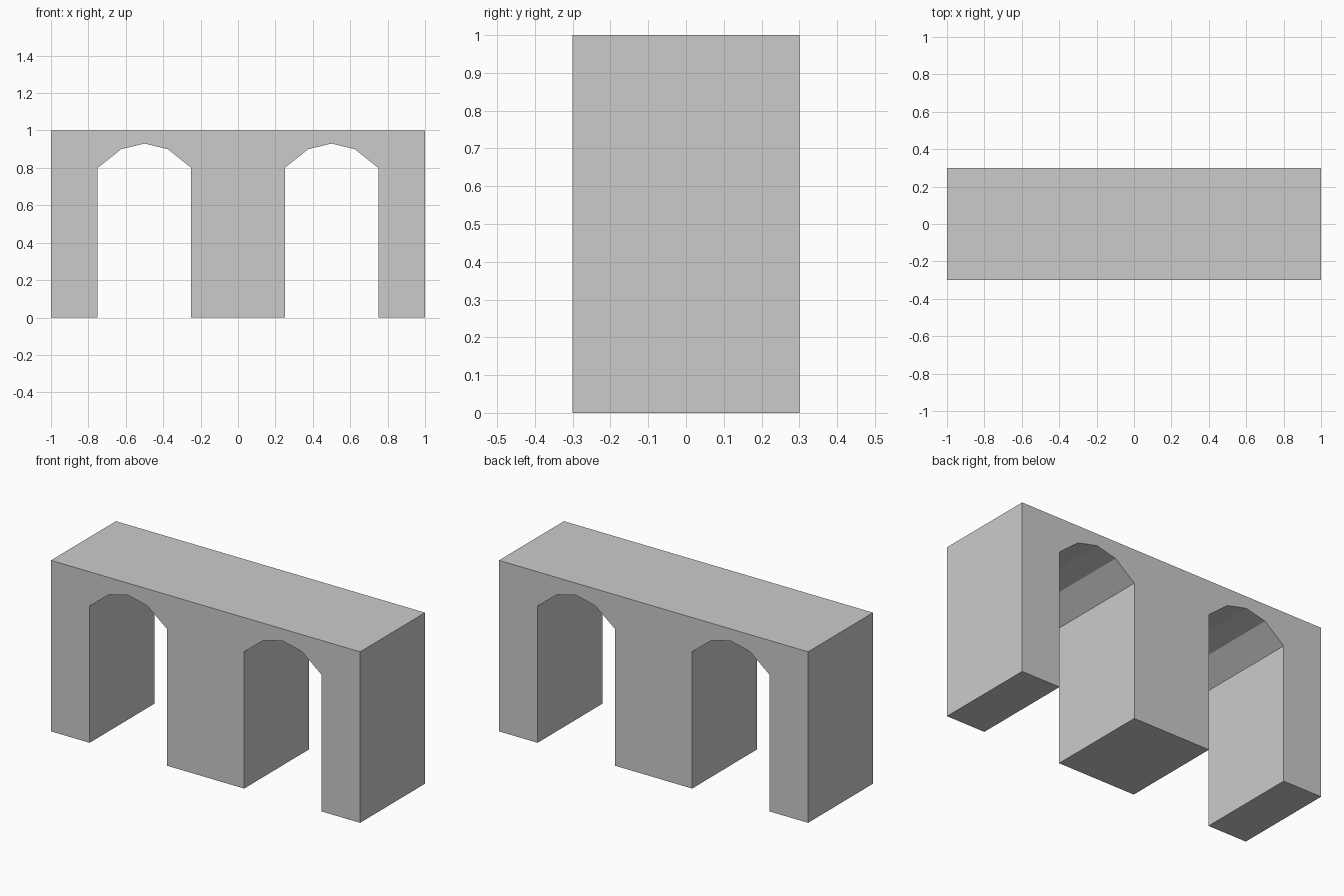
import bpy, bmesh
from mathutils import Vector

if "Cube" in bpy.data.objects:
    bpy.data.objects.remove(bpy.data.objects["Cube"])

DEPTH = 0.3
ARCH = [(-0.25, 0), (-0.25, 0.8), (-0.125, 0.9), (0, 0.93),
        (0.125, 0.9), (0.25, 0.8), (0.25, 0)]


def make_object(name, bm):
    bmesh.ops.recalc_face_normals(bm, faces=bm.faces[:])
    mesh = bpy.data.meshes.new(name)
    bm.to_mesh(mesh)
    bm.free()
    ob = bpy.data.objects.new(name, mesh)
    bpy.context.collection.objects.link(ob)
    return ob


# Whole bridge: side outline with two arches, extruded through its depth
outline = [(-1, 1), (-1, 0)]
for cx in (-0.5, 0.5):
    outline += [(cx + x, z) for x, z in ARCH]
outline += [(1, 0), (1, 1)]
bm = bmesh.new()
face = bm.faces.new([bm.verts.new((x, -DEPTH, z)) for x, z in outline])
ext = bmesh.ops.extrude_face_region(bm, geom=[face])
bmesh.ops.translate(bm, vec=(0, 2 * DEPTH, 0),
                    verts=[v for v in ext["geom"] if isinstance(v, bmesh.types.BMVert)])
bridge = make_object("bridge_body", bm)
bridge.hide_render = True

# Centres of the broken stone chunks
SEEDS = [Vector(p) for p in (
    (-1.13, 0.05, 0.93), (-0.45, -0.12, 0.85), (-0.67, 0.37, 0.88),   # left deck
    (0.29, 0.29, 0.87), (0.41, -0.15, 0.85),                         # middle deck
    (0.46, 0.19, 0.86), (1.05, -0.17, 0.78),                         # right deck
    (-1.0, -0.05, 0.55),                                             # left leg
    (0.10, -0.20, 0.45), (-0.19, -0.15, 0.11),                       # middle pier
    (0.10, -0.20, 0.09), (0.22, -0.10, -0.05),
    (0.95, 0.02, 0.36), (0.93, -0.28, 0.27), (0.95, 0.27, 0.52),     # right leg
    (0.95, 0.22, 0.16), (0.95, -0.08, -0.14))]


def cell(name, seed):
    """Convex chunk of space nearest to one seed."""
    bm = bmesh.new()
    bmesh.ops.create_cube(bm, size=4)
    for other in SEEDS:
        if other == seed:
            continue
        bmesh.ops.bisect_plane(bm, geom=bm.verts[:] + bm.edges[:] + bm.faces[:],
                               plane_co=(seed + other) / 2, plane_no=other - seed,
                               clear_outer=True)
        rim = [e for e in bm.edges if e.is_boundary]
        if rim:
            bmesh.ops.holes_fill(bm, edges=rim, sides=0)
    return make_object(name, bm)


# Chunks of the bridge, fitting together along their cracks
chunks = []
for i, seed in enumerate(SEEDS):
    ob = cell(f"bridge_chunk_{i + 1}", seed)
    mod = ob.modifiers.new("fit_to_bridge", 'BOOLEAN')
    mod.operation, mod.solver, mod.object = 'INTERSECT', 'EXACT', bridge
    chunks.append(ob)

graph = bpy.context.evaluated_depsgraph_get()
fitted = [bpy.data.meshes.new_from_object(ob.evaluated_get(graph)) for ob in chunks]
for ob, mesh in zip(chunks, fitted):
    ob.modifiers.clear()
    ob.data = mesh
    if not mesh.polygons:
        bpy.data.objects.remove(ob)
bpy.data.objects.remove(bridge)
